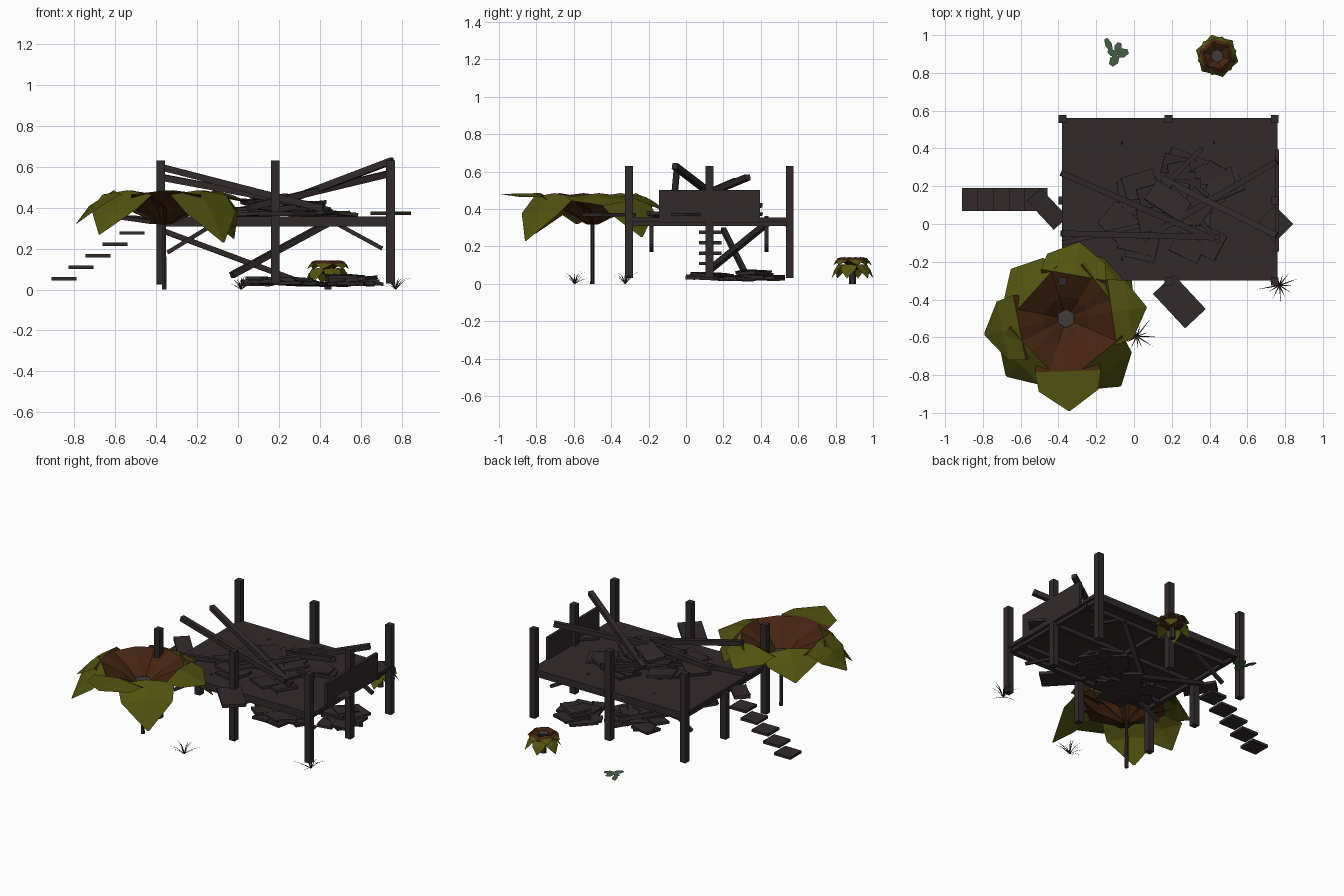
import bpy, bmesh, math, random
from mathutils import Vector, Matrix, Euler

if "Cube" in bpy.data.objects:
    bpy.data.objects.remove(bpy.data.objects["Cube"])

random.seed(4)


def mat(name, rgb):
    m = bpy.data.materials.new(name)
    m.diffuse_color = (*rgb, 1)
    m.use_nodes = True
    m.node_tree.nodes["Principled BSDF"].inputs["Base Color"].default_value = m.diffuse_color
    return m


WOOD = mat("charred wood", (0.032, 0.023, 0.024))
BROWN = mat("withered leaf", (0.060, 0.018, 0.005))
GREEN = mat("olive leaf", (0.085, 0.088, 0.005))
STEM = mat("grey stem", (0.055, 0.045, 0.045))
HERB = mat("herb green", (0.055, 0.115, 0.060))
GRASS = mat("dry grass", (0.035, 0.014, 0.007))


def finish(name, bm, *mats):
    me = bpy.data.meshes.new(name)
    bm.to_mesh(me)
    bm.free()
    for m in mats:
        me.materials.append(m)
    ob = bpy.data.objects.new(name, me)
    bpy.context.collection.objects.link(ob)
    return ob


def add_box(bm, c, s, rot=(0, 0, 0)):
    m = Matrix.Translation(c) @ Euler(rot).to_matrix().to_4x4() @ Matrix.Diagonal((*s, 1))
    bmesh.ops.create_cube(bm, size=1, matrix=m)


def box(name, c, s, rot=(0, 0, 0), m=WOOD):
    bm = bmesh.new()
    add_box(bm, c, s, rot)
    return finish(name, bm, m)


def beam(name, a, b, w=0.03):
    """Square timber running from a to b."""
    a, b = Vector(a), Vector(b)
    d = b - a
    rot = d.to_track_quat('X', 'Z').to_euler()
    return box(name, (a + b) / 2, (d.length, w, w), rot)


# Deck, frame and joists
box("deck", (0.19, 0.13, 0.345), (1.14, 0.86, 0.022))
for y in (-0.285, 0.545):
    box("rim_beam", (0.19, y, 0.325), (1.12, 0.03, 0.035))
for y in (-0.185, 0.13, 0.43):
    box("long_joist", (0.19, y, 0.322), (1.12, 0.025, 0.03))
for x in (-0.36, 0.18, 0.73):
    box("cross_joist", (x, 0.13, 0.325), (0.025, 0.84, 0.03))

# Posts
for x in (-0.378, 0.182, 0.745):
    for y in (-0.305, 0.555):
        box("post", (x, y, 0.33), (0.042, 0.042, 0.6))
box("right_middle_post", (0.745, 0.125, 0.33), (0.042, 0.042, 0.6))
box("left_middle_post", (-0.378, 0.125, 0.18), (0.042, 0.042, 0.31))

# Corner braces
for y in (-0.185, 0.43):
    beam("brace_left", (-0.345, y, 0.18), (-0.06, y, 0.355), 0.02)
    beam("brace_right", (0.705, y, 0.2), (0.42, y, 0.355), 0.02)

# Side panel
box("side_panel", (0.757, 0.125, 0.415), (0.02, 0.54, 0.175))

# Floating steps
for i in range(5):
    box("step", (-0.85 + i * 0.083, 0.13, 0.052 + i * 0.056), (0.122, 0.12, 0.017))

# Loose boards at the deck edge
box("loose_board_front", (0.24, -0.41, 0.37), (0.25, 0.15, 0.02), (0, 0, math.radians(-47)))
box("loose_board_left", (-0.46, 0.08, 0.34), (0.21, 0.10, 0.02), (0, 0.1, math.radians(-47)))
box("loose_board_right", (0.745, 0.0, 0.372), (0.14, 0.14, 0.016), (0, 0, math.radians(45)))

# Fallen roof beams lying on the deck
beam("fallen_beam", (-0.385, -0.05, 0.60), (0.45, -0.07, 0.385), 0.032)
beam("fallen_beam", (-0.385, 0.27, 0.55), (0.42, -0.08, 0.40), 0.032)
beam("fallen_beam", (0.755, -0.06, 0.63), (0.15, 0.24, 0.40), 0.032)
beam("fallen_beam", (0.755, 0.33, 0.57), (0.05, -0.08, 0.40), 0.032)
for a, b in (((-0.38, -0.1, 0.37), (0.3, 0.05, 0.40)), ((0.45, -0.1, 0.38), (0.2, 0.2, 0.45)),
             ((0.0, 0.05, 0.39), (0.36, 0.4, 0.42))):
    beam("fallen_slat", a, b, 0.025)

# Fallen beams under the deck
beam("under_beam", (-0.375, 0.2, 0.29), (0.27, 0.32, 0.05), 0.026)
beam("under_beam", (-0.03, 0.12, 0.07), (0.45, 0.44, 0.33), 0.03)


def pile(name, c, rx, ry, n, z0, h, tilt, big=1.0):
    """Heap of random boards, higher towards the middle."""
    bm = bmesh.new()
    for i in range(n):
        r, t = math.sqrt(random.random()), random.uniform(0, 6.28)
        z = z0 + 0.01 + h * (1 - r) * random.random()
        add_box(bm, (c[0] + rx * r * math.cos(t), c[1] + ry * r * math.sin(t), z),
                (random.uniform(0.12, 0.2) * big, random.uniform(0.08, 0.13) * big, 0.017),
                (random.uniform(-tilt, tilt), random.uniform(-tilt, tilt), random.uniform(0, 3.14)))
    return finish(name, bm, WOOD)


pile("deck_debris", (0.19, 0.09), 0.30, 0.25, 30, 0.357, 0.10, 0.12, 1.2)
pile("ground_debris_a", (0.2, 0.19), 0.16, 0.15, 17, 0.016, 0.06, 0.06)
pile("ground_debris_b", (0.53, 0.35), 0.10, 0.10, 12, 0.016, 0.06, 0.06)


def plant(name, c, leaves, z_base, z_top, hw, mid=0.57, brown_rows=2):
    """Broad leaves: brown towards the stem, olive at the tips."""
    bm = bmesh.new()
    for deg, length, tip in leaves:
        a = math.radians(deg)
        d, s = Vector((math.cos(a), math.sin(a), 0)), Vector((-math.sin(a), math.cos(a), 0))
        rise = z_top - z_base
        rows = [(0.03, 0.15, z_base), (0.27, 0.82, z_base + rise * 0.55), (mid, 1.0, z_top),
                (0.78, 0.9, z_top + (tip - z_top) * 0.35), (1.0, 0.03, tip)]
        grid = []
        for f, w, z in rows:
            p = Vector((c[0], c[1], z)) + d * f * length
            fold = Vector((0, 0, -0.12 * hw * w))
            grid.append([bm.verts.new(p + s * k * hw * w + fold * abs(k)) for k in (-1, 0, 1)])
        for i in range(4):
            for j in range(2):
                q = bm.faces.new((grid[i][j], grid[i + 1][j], grid[i + 1][j + 1], grid[i][j + 1]))
                q.material_index = 0 if i < brown_rows else 1
    return finish(name, bm, BROWN, GREEN)


def cone(name, c, r1, r2, z0, z1, m):
    bm = bmesh.new()
    bmesh.ops.create_cone(bm, cap_ends=True, segments=6, radius1=r1, radius2=r2, depth=z1 - z0,
                          matrix=Matrix.Translation((c[0], c[1], (z0 + z1) / 2)))
    return finish(name, bm, m)


# Large plant
big = (-0.36, -0.50)
plant("large_plant_leaves", big,
      [(-88, 0.49, 0.48), (-51, 0.46, 0.23), (8, 0.43, 0.42), (38, 0.43, 0.25),
       (80, 0.41, 0.38), (138, 0.39, 0.33), (191, 0.44, 0.32), (224, 0.44, 0.27)],
      0.32, 0.485, 0.175)
cone("large_plant_stem", big, 0.012, 0.010, 0.0, 0.34, WOOD)
cone("large_plant_heart", big, 0.02, 0.05, 0.33, 0.365, STEM)

# Small plant behind the deck
small = (0.44, 0.89)
plant("small_plant_upper", small, [(i * 60 + 15, 0.105, 0.10) for i in range(6)],
      0.09, 0.143, 0.048, 0.6, 3)
plant("small_plant_lower", small, [(i * 60 + 45, 0.115, 0.03) for i in range(6)],
      0.07, 0.105, 0.045, 0.6, 2)
cone("small_plant_stem", small, 0.02, 0.015, 0.0, 0.10, WOOD)
cone("small_plant_heart", small, 0.01, 0.035, 0.10, 0.135, STEM)

# Flat herb: six-sided leaves near the ground
bm = bmesh.new()
for x, y, deg, l, w in ((-0.135, 0.95, 115, 0.04, 0.018), (-0.06, 0.905, 20, 0.035, 0.025),
                        (-0.105, 0.865, 235, 0.035, 0.025), (-0.085, 0.935, 70, 0.03, 0.02),
                        (-0.115, 0.905, 150, 0.03, 0.018)):
    rot = Matrix.Translation((x, y, 0.005)) @ Matrix.Rotation(math.radians(deg), 4, 'Z')
    bmesh.ops.create_circle(bm, cap_ends=True, segments=6, radius=1,
                            matrix=rot @ Matrix.Diagonal((l, w, 1, 1)))
finish("herb", bm, HERB)

# Dry grass tufts: thin bent blades
for x, y in ((0.015, -0.595), (0.77, -0.325)):
    bm = bmesh.new()
    for i in range(13):
        a = i * 2.4
        reach, h = random.uniform(0.06, 0.13), random.uniform(0.02, 0.07)
        d, s = Vector((math.cos(a), math.sin(a), 0)), Vector((-math.sin(a), math.cos(a), 0)) * 0.0035
        base = Vector((x, y, 0))
        mid = base + d * reach * 0.45 + Vector((0, 0, h * 0.7))
        tip = base + d * reach + Vector((0, 0, h))
        v = [bm.verts.new(p) for p in (base - s, base + s, mid + s * 0.7, mid - s * 0.7, tip)]
        bm.faces.new(v[:4])
        bm.faces.new((v[3], v[2], v[4]))
    finish("grass_tuft", bm, GRASS)
